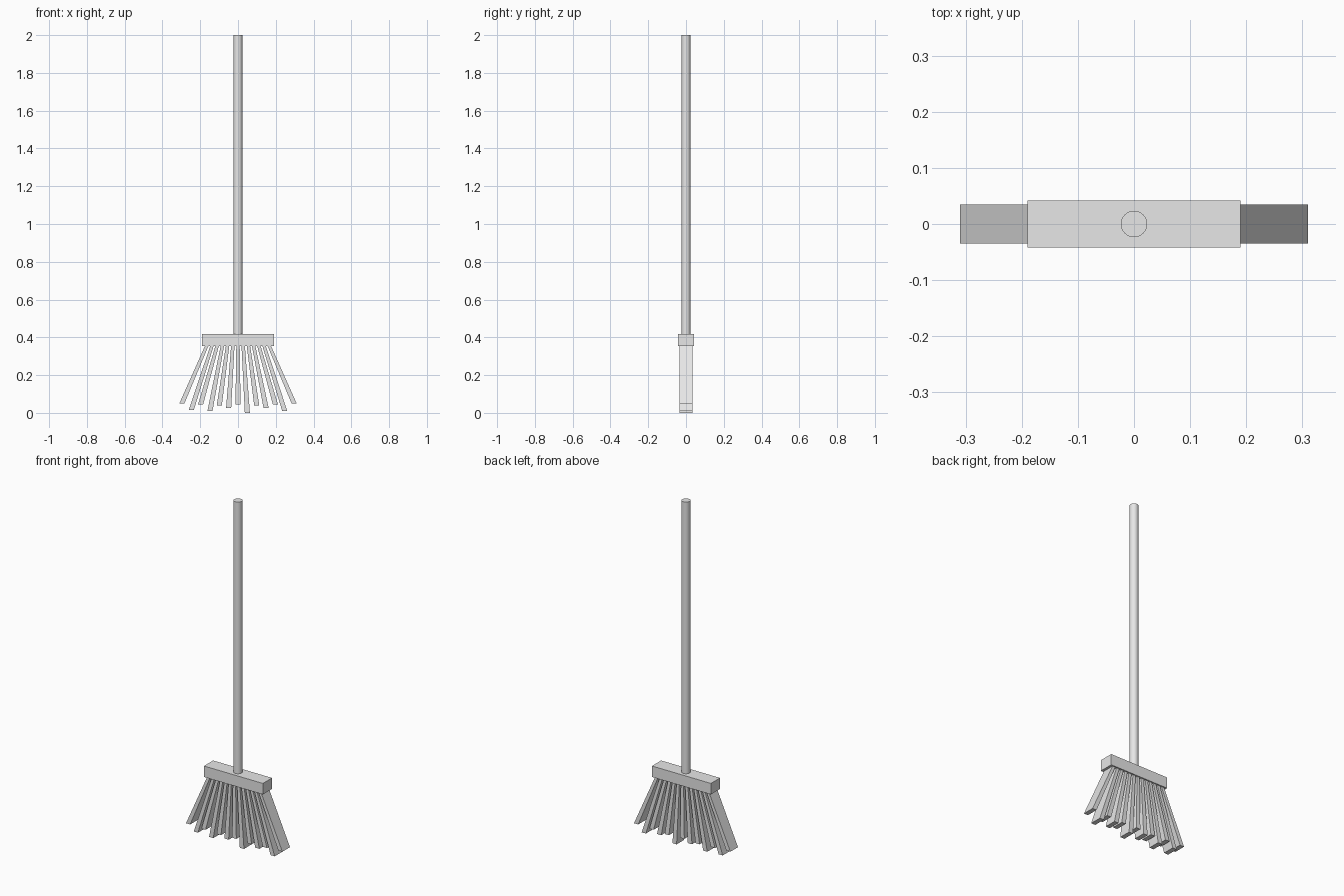
import bpy
import bmesh

cube = bpy.data.objects.get("Cube")
if cube:
    bpy.data.objects.remove(cube, do_unlink=True)

grey = bpy.data.materials.new("light grey")
grey.use_nodes = True
colour = (0.8, 0.8, 0.8, 1)
grey.diffuse_color = colour
grey.node_tree.nodes["Principled BSDF"].inputs["Base Color"].default_value = colour


def finish(name, bm):
    """Turn a bmesh into a named, coloured object."""
    bmesh.ops.recalc_face_normals(bm, faces=bm.faces)
    mesh = bpy.data.meshes.new(name)
    bm.to_mesh(mesh)
    bm.free()
    mesh.materials.append(grey)
    obj = bpy.data.objects.new(name, mesh)
    bpy.context.collection.objects.link(obj)
    return obj


def tapered_block(name, top, bottom, half_depth):
    """Block between two levels, each given as (centre x, half width, z)."""
    bm = bmesh.new()
    bmesh.ops.create_cube(bm, size=2)
    for v in bm.verts:
        x, half, z = top if v.co.z > 0 else bottom
        v.co = (x + half * v.co.x, half_depth * v.co.y, z)
    return finish(name, bm)


# Head block
tapered_block("head_block", (0, 0.19, 0.418), (0, 0.19, 0.354), 0.042)

# Fanned bristles with uneven tips
tips = [0.05, 0.015, 0.045, 0.01, 0.04, 0.027, 0.045,
        0.0, 0.04, 0.027, 0.045, 0.01, 0.05]
for i, tip in enumerate(tips):
    step = i - 6
    tapered_block(f"bristle_{i + 1}", (step * 0.0275, 0.009, 0.356),
                  (step * 0.0495, 0.0135, tip), 0.035)

# Round handle
bm = bmesh.new()
bmesh.ops.create_cone(bm, cap_ends=True, segments=32, radius1=0.0235,
                      radius2=0.0235, depth=1.6)
bmesh.ops.translate(bm, verts=bm.verts, vec=(0, 0, 1.2))
handle = finish("handle", bm)
bpy.ops.object.select_all(action="DESELECT")
handle.select_set(True)
bpy.context.view_layer.objects.active = handle
bpy.ops.object.shade_smooth_by_angle()
